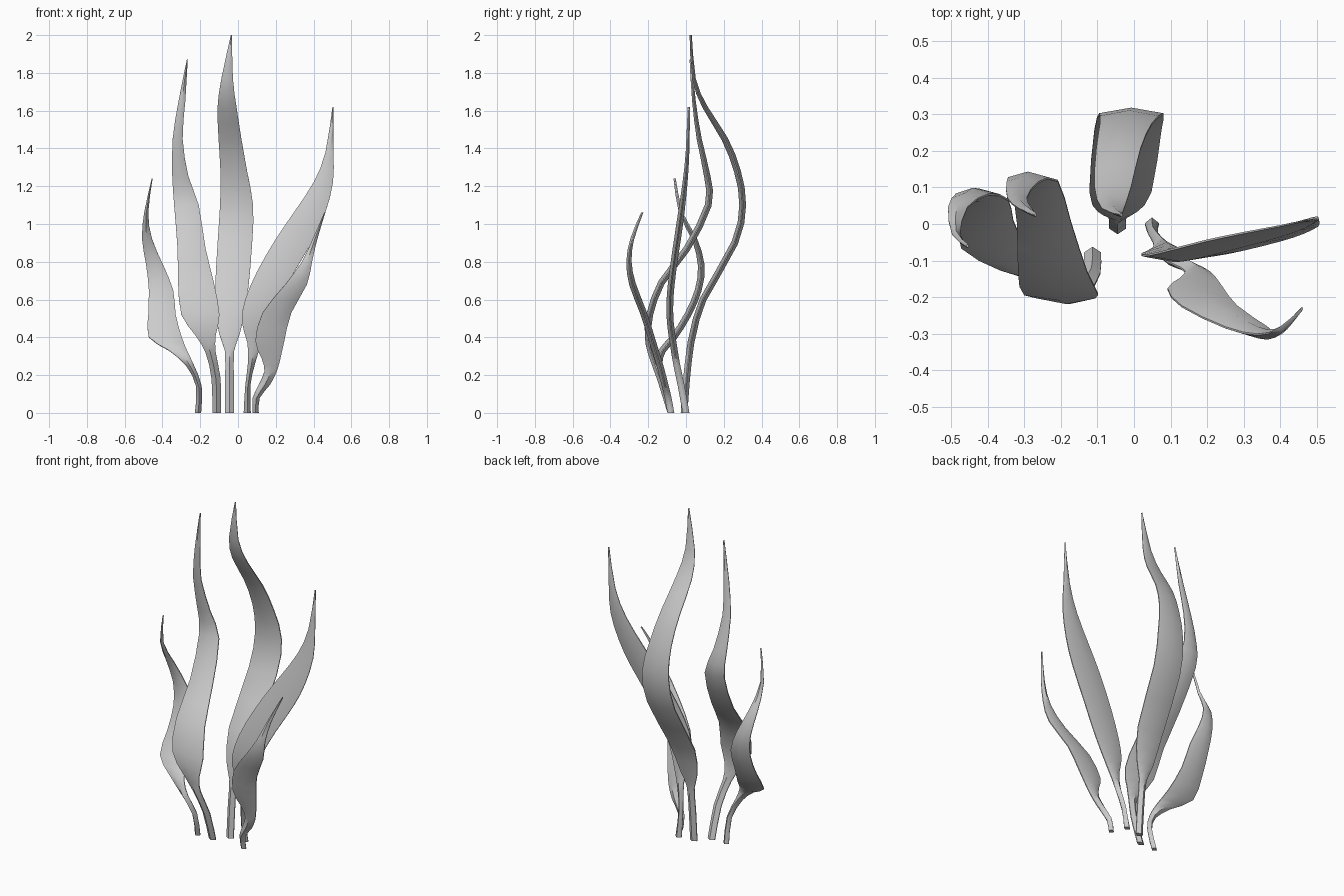
import bpy, bmesh
from mathutils import Vector


def spline(rows, steps=2):
    """Catmull-Rom interpolation through the station rows."""
    out = []
    for i in range(len(rows) - 1):
        a, b, c, d = (rows[max(0, min(len(rows) - 1, i + k))] for k in (-1, 0, 1, 2))
        for s in range(steps):
            t = s / steps
            out.append([0.5 * (2 * q + (r - p) * t + (2 * p - 5 * q + 4 * r - u) * t * t
                               + (3 * q - p - 3 * r + u) * t ** 3)
                        for p, q, r, u in zip(a, b, c, d)])
    return out + [list(rows[-1])]


def blade(name, rows):
    """Loft a thin ridged section with keen edges; each row is z, y, left x, right x."""
    pts = spline(rows)
    bm = bmesh.new()
    rings = []
    for i, (z, y, xl, xr) in enumerate(pts):
        p, n = pts[max(i - 1, 0)], pts[min(i + 1, len(pts) - 1)]
        nrm = Vector((0, n[0] - p[0], p[1] - n[1])).normalized()
        if i in (0, len(pts) - 1):
            nrm = Vector((0, 1, 0))
        u = i / (len(pts) - 1)
        half = 0.018 - 0.012 * max(0, u - 0.7) / 0.3
        ring = []
        for f, h in ((0, -.15), (.5, -1), (1, -.15), (1, .15), (.5, 1), (0, .15)):
            ring.append(bm.verts.new(Vector((xl + (xr - xl) * f, y, z)) + nrm * half * h))
        rings.append(ring)
    for a, b in zip(rings, rings[1:]):
        for k in range(len(a)):
            m = (k + 1) % len(a)
            bm.faces.new((a[k], a[m], b[m], b[k]))
    bm.faces.new(rings[0][::-1])
    bm.faces.new(rings[-1])
    bmesh.ops.recalc_face_normals(bm, faces=bm.faces)
    me = bpy.data.meshes.new(name)
    bm.to_mesh(me)
    bm.free()
    ob = bpy.data.objects.new(name, me)
    bpy.context.collection.objects.link(ob)
    bpy.context.view_layer.objects.active = ob
    ob.select_set(True)
    bpy.ops.object.shade_smooth_by_angle(angle=0.9)
    ob.select_set(False)


# tall centre blade
blade("centre_blade", [
    (0, -.01, -.068, -.022), (.18, .003, -.068, -.022), (.33, .02, -.07, -.02),
    (.42, .037, -.1, .01), (.6, .09, -.122, .048), (.9, .258, -.108, .075),
    (1.1, .3, -.095, .08), (1.28, .272, -.093, .048), (1.45, .205, -.103, .018),
    (1.62, .1, -.108, -.008), (1.77, .042, -.088, -.027), (2.0, .025, -.038, -.032)])

# second tallest blade, left of centre
blade("inner_left_blade", [
    (0, -.08, -.136, -.09), (.18, -.135, -.14, -.092), (.32, -.185, -.172, -.118),
    (.41, -.2, -.225, -.118), (.52, -.192, -.3, -.098), (.69, -.13, -.317, -.128),
    (.87, .005, -.32, -.172), (1.1, .118, -.338, -.208), (1.25, .113, -.348, -.262),
    (1.45, .07, -.346, -.293), (1.65, .042, -.315, -.279), (1.87, .025, -.271, -.266)])

# short far left blade
blade("outer_left_blade", [
    (0, -.08, -.228, -.195), (.14, -.115, -.222, -.192), (.25, -.143, -.275, -.232),
    (.33, -.125, -.365, -.27), (.4, -.065, -.472, -.298), (.52, .01, -.475, -.33),
    (.65, .065, -.472, -.343), (.78, .081, -.486, -.395), (.92, .045, -.508, -.455),
    (1.06, -.028, -.497, -.475), (1.24, -.06, -.457, -.452)])

# long blade leaning right
blade("outer_right_blade", [
    (0, 0, .03, .068), (.14, -.025, .038, .065), (.26, -.05, .052, .09),
    (.37, -.068, .05, .125), (.48, -.083, .02, .165), (.6, -.085, .038, .22),
    (.75, -.07, .102, .3), (.92, -.045, .2, .4), (1.06, -.025, .295, .462),
    (1.22, -.005, .4, .503), (1.38, .008, .463, .506), (1.62, .015, .5, .505)])

# short front right blade
blade("front_right_blade", [
    (0, -.08, .078, .11), (.08, -.095, .078, .115), (.15, -.112, .11, .17),
    (.22, -.13, .14, .205), (.29, -.15, .125, .225), (.38, -.178, .092, .245),
    (.53, -.225, .13, .282), (.68, -.283, .25, .365), (.8, -.302, .338, .392),
    (.92, -.285, .395, .42), (1.06, -.232, .456, .462)])
